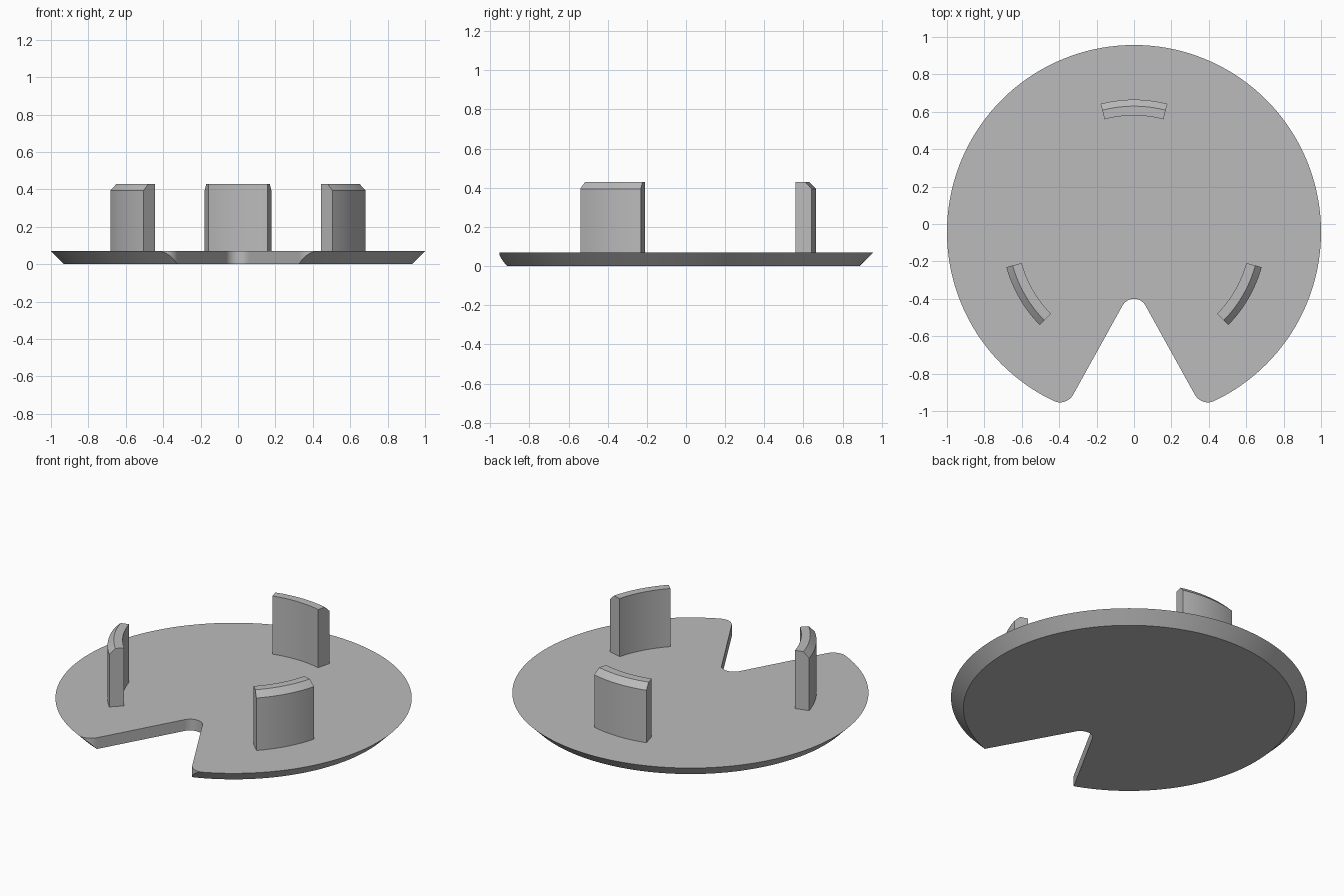
import bpy, bmesh
from math import sin, cos, pi, radians, sqrt, atan2
from mathutils import Vector

if "Cube" in bpy.data.objects:
    bpy.data.objects.remove(bpy.data.objects["Cube"], do_unlink=True)

CENTRE = Vector((0, -0.043))
THICK = 0.07

grey = bpy.data.materials.new("plain grey")
grey.use_nodes = True
grey.diffuse_color = (0.5, 0.5, 0.5, 1)
grey.node_tree.nodes["Principled BSDF"].inputs["Base Color"].default_value = (0.5, 0.5, 0.5, 1)


def make_object(name, bm):
    bmesh.ops.recalc_face_normals(bm, faces=bm.faces[:])
    mesh = bpy.data.meshes.new(name)
    bm.to_mesh(mesh)
    bm.free()
    mesh.materials.append(grey)
    obj = bpy.data.objects.new(name, mesh)
    bpy.context.collection.objects.link(obj)
    return obj


def activate(obj):
    bpy.ops.object.select_all(action='DESELECT')
    obj.select_set(True)
    bpy.context.view_layer.objects.active = obj


def smooth(obj):
    activate(obj)
    bpy.ops.object.shade_smooth_by_angle(angle=radians(25))


def arc(centre, radius, start, end, steps):
    return [centre + radius * Vector((cos(a), sin(a)))
            for a in (start + (end - start) * i / steps for i in range(steps + 1))]


def notch_outline():
    """Wedge with a rounded inner end and rounded outer corners."""
    half, r_in, r_tip = radians(29), 0.07, 0.08
    along = Vector((sin(half), -cos(half)))
    normal = Vector((cos(half), sin(half)))
    inner = Vector((0, -0.4 - r_in))
    # centre of the corner rounding, tangent to both the wall and the rim
    base = inner + normal * (r_in + r_tip)
    rel = base - CENTRE
    b = rel.dot(along)
    t = -b + sqrt(b * b - rel.length_squared + (1 - r_tip) ** 2)
    tip = base + along * t
    rim = tip - CENTRE
    rim_angle = atan2(rim.y, rim.x)
    pts = arc(inner, r_in, pi / 2, half, 10)
    pts += arc(tip, r_tip, half - pi, rim_angle, 14)
    # leave the rim along its tangent
    pts.append(pts[-1] + 0.3 * Vector((sin(rim_angle), -cos(rim_angle))))
    pts.append(Vector((pts[-1].x, -1.5)))
    return pts + [Vector((-p.x, p.y)) for p in reversed(pts[1:])]


# Base disc, narrowing towards the bottom
bm = bmesh.new()
bmesh.ops.create_cone(bm, cap_ends=True, segments=144, radius1=0.93, radius2=1.0, depth=THICK)
bmesh.ops.translate(bm, verts=bm.verts[:], vec=(0, CENTRE.y, THICK / 2))
disc = make_object("base_disc", bm)

# Notch cut straight through the disc
bm = bmesh.new()
face = bm.faces.new([bm.verts.new((p.x, p.y, -0.2)) for p in notch_outline()])
ext = bmesh.ops.extrude_face_region(bm, geom=[face])
bmesh.ops.translate(bm, vec=(0, 0, 0.5),
                    verts=[v for v in ext["geom"] if isinstance(v, bmesh.types.BMVert)])
cutter = make_object("notch_cutter", bm)
cutter.hide_render = True
cut = disc.modifiers.new("notch", 'BOOLEAN')
cut.operation, cut.solver, cut.object = 'DIFFERENCE', 'EXACT', cutter
activate(disc)
bpy.ops.object.modifier_apply(modifier="notch")
bpy.data.objects.remove(cutter, do_unlink=True)
smooth(disc)


# Curved clips with a bevelled outer top edge
def clip(name, angle):
    profile = [(0.623, 0.06), (0.708, 0.06), (0.708, 0.395), (0.673, 0.43), (0.623, 0.43)]
    steps, half = 12, radians(14.6)
    bm = bmesh.new()
    rings = []
    for i in range(steps + 1):
        a = angle - half + 2 * half * i / steps
        rings.append([bm.verts.new((r * cos(a), CENTRE.y + r * sin(a), z)) for r, z in profile])
    n = len(profile)
    for p, q in zip(rings, rings[1:]):
        for j in range(n):
            k = (j + 1) % n
            bm.faces.new((p[j], p[k], q[k], q[j]))
    bm.faces.new(rings[0])
    bm.faces.new(rings[-1])
    smooth(make_object(name, bm))


for name, degrees in (("back_clip", 90), ("left_clip", -30), ("right_clip", 210)):
    clip(name, radians(degrees))
